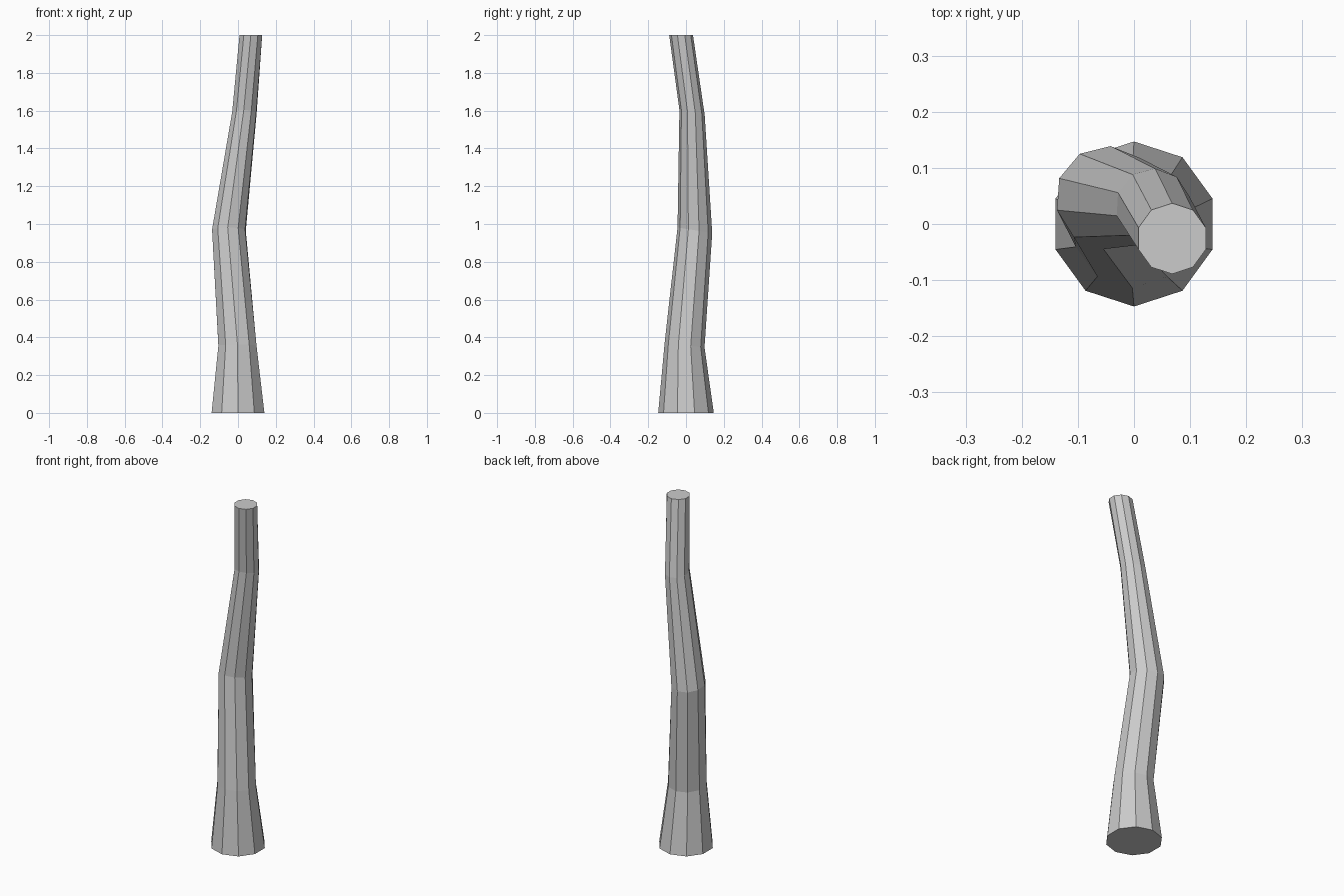
import bpy, bmesh
from math import sin, cos, pi, radians

if "Cube" in bpy.data.objects:
    bpy.data.objects.remove(bpy.data.objects["Cube"])

SIDES = 10
# Trunk stations: centre x, y, z, radius, slope in y, twist in degrees
STATIONS = [
    (0.0, 0.0, 0.0, 0.147, 0.0, 0),
    (-0.003, -0.008, 0.355, 0.106, -0.07, 0),
    (-0.048, 0.047, 0.967, 0.092, -0.16, -4),
    (0.034, 0.032, 1.59, 0.067, -0.2, -3),
    (0.068, -0.026, 2.0, 0.063, 0.0, 0),
]

# Bent, tapering trunk
bm = bmesh.new()
rings = []
for cx, cy, cz, r, slope, twist in STATIONS:
    ring = []
    for i in range(SIDES):
        a = pi / 2 + 2 * pi * i / SIDES + radians(twist)
        dy = r * sin(a)
        ring.append(bm.verts.new((cx + r * cos(a), cy + dy, cz + slope * dy)))
    rings.append(ring)
for lo, hi in zip(rings, rings[1:]):
    for i in range(SIDES):
        j = (i + 1) % SIDES
        bm.faces.new((lo[i], lo[j], hi[j], hi[i]))

# Flat end caps
bm.faces.new(rings[0][::-1])
bm.faces.new(rings[-1])

mesh = bpy.data.meshes.new("trunk")
bm.to_mesh(mesh)
bm.free()
bpy.context.collection.objects.link(bpy.data.objects.new("trunk", mesh))
